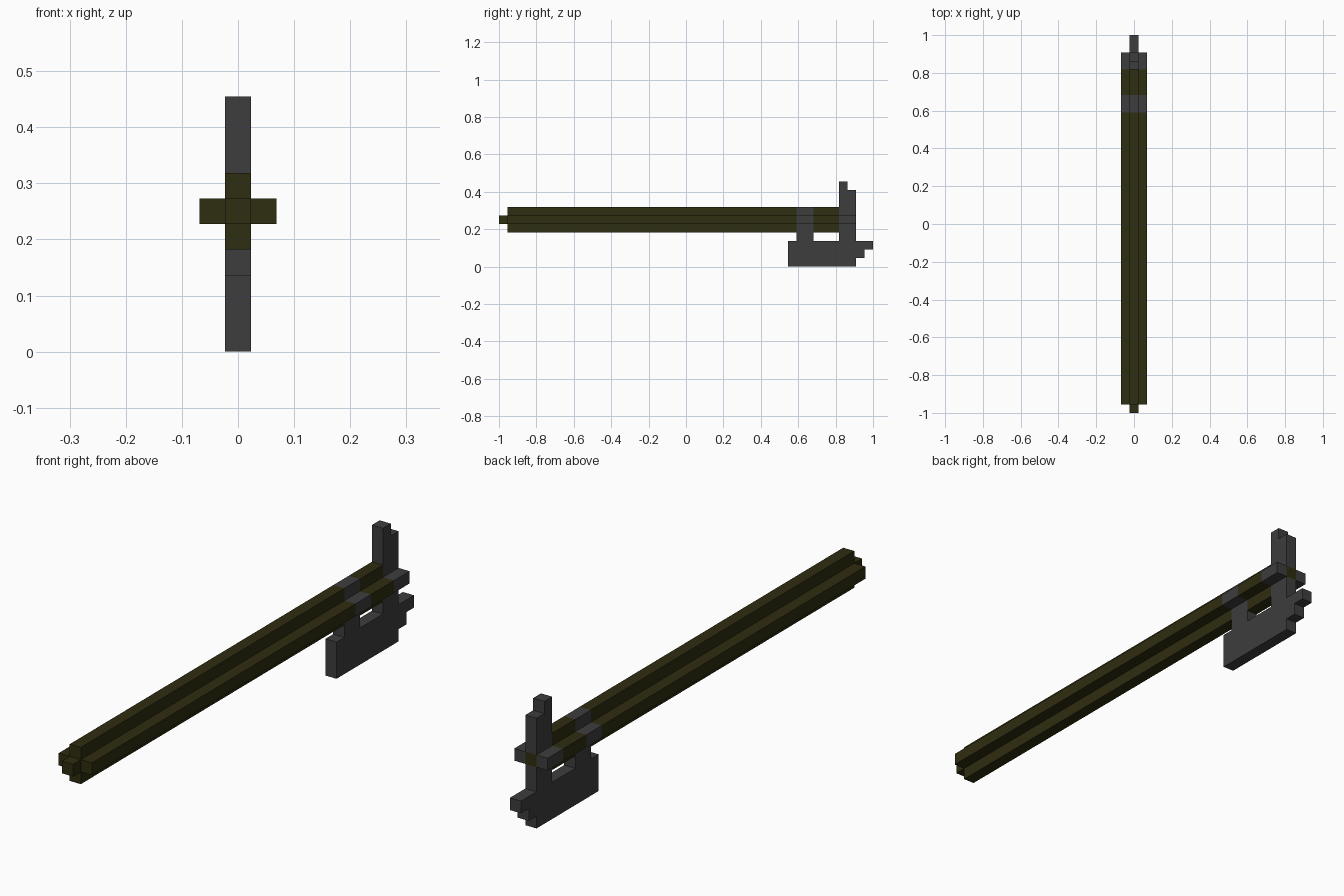
import bpy, bmesh

if "Cube" in bpy.data.objects:
    bpy.data.objects.remove(bpy.data.objects["Cube"])

U = 2 / 44          # one grid step; the model is 44 steps long


def material(name, rgb):
    m = bpy.data.materials.new(name)
    m.diffuse_color = (*rgb, 1)
    m.use_nodes = True
    m.node_tree.nodes["Principled BSDF"].inputs["Base Color"].default_value = m.diffuse_color
    return m


OLIVE = material("dark olive", (0.028, 0.026, 0.005))
GREY = material("dark grey", (0.047, 0.047, 0.047))


def point(x, j, k):
    """Grid coordinates (x from centre, j from the front, k from the ground)."""
    return (x * U, -1 + j * U, k * U)


def finish(name, bm, mats):
    bmesh.ops.remove_doubles(bm, verts=bm.verts, dist=1e-5)
    bmesh.ops.recalc_face_normals(bm, faces=bm.faces)
    me = bpy.data.meshes.new(name)
    bm.to_mesh(me)
    bm.free()
    for m in mats:
        me.materials.append(m)
    ob = bpy.data.objects.new(name, me)
    bpy.context.collection.objects.link(ob)
    return ob


def plate(name, profile, mat):
    """Side profile of (j, k) points, one step thick across x."""
    bm = bmesh.new()
    face = bm.faces.new([bm.verts.new(point(-0.5, j, k)) for j, k in profile])
    new = bmesh.ops.extrude_face_region(bm, geom=[face])["geom"]
    bmesh.ops.translate(bm, vec=(U, 0, 0),
                        verts=[v for v in new if isinstance(v, bmesh.types.BMVert)])
    return finish(name, bm, [mat])


# Barrel: plus-shaped tube with grey bands
CROSS = [(-.5, 4), (.5, 4), (.5, 5), (1.5, 5), (1.5, 6), (.5, 6),
         (.5, 7), (-.5, 7), (-.5, 6), (-1.5, 6), (-1.5, 5), (-.5, 5)]
CELLS = [(0, 4), (-1, 5), (0, 5), (1, 5), (0, 6)]


def quad(bm, pts, mat):
    bm.faces.new([bm.verts.new(point(*p)) for p in pts]).material_index = mat


def tube(bm, outline, j0, j1, mat):
    for (xa, ka), (xb, kb) in zip(outline, outline[1:] + outline[:1]):
        quad(bm, [(xa, j0, ka), (xb, j0, kb), (xb, j1, kb), (xa, j1, ka)], mat)


def cell(bm, x, j, k, mat):
    quad(bm, [(x - .5, j, k), (x + .5, j, k), (x + .5, j, k + 1), (x - .5, j, k + 1)], mat)


bm = bmesh.new()
for j0, j1, mat in [(1, 35, 0), (35, 37, 1), (37, 40, 0), (40, 42, 1)]:
    tube(bm, CROSS, j0, j1, mat)
for x, k in CELLS:
    core = (x, k) == (0, 5)
    cell(bm, x, 0 if core else 1, k, 0)          # front end, core sticks out
    cell(bm, x, 42, k, 0 if core else 1)         # rear end, olive core
tube(bm, [(-.5, 5), (.5, 5), (.5, 6), (-.5, 6)], 0, 1, 0)
finish("barrel", bm, [OLIVE, GREY])

# Lower frame: body, two posts up to the barrel, stepped rear hook
plate("lower_frame", [(34, 0), (42, 0), (42, 1), (43, 1), (43, 2), (44, 2), (44, 3),
                      (42, 3), (42, 4), (40, 4), (40, 3), (37, 3), (37, 4),
                      (35, 4), (35, 3), (34, 3)], GREY)

# Upright on top of the rear band
plate("rear_upright", [(40, 7), (42, 7), (42, 9), (41, 9), (41, 10), (40, 10)], GREY)
